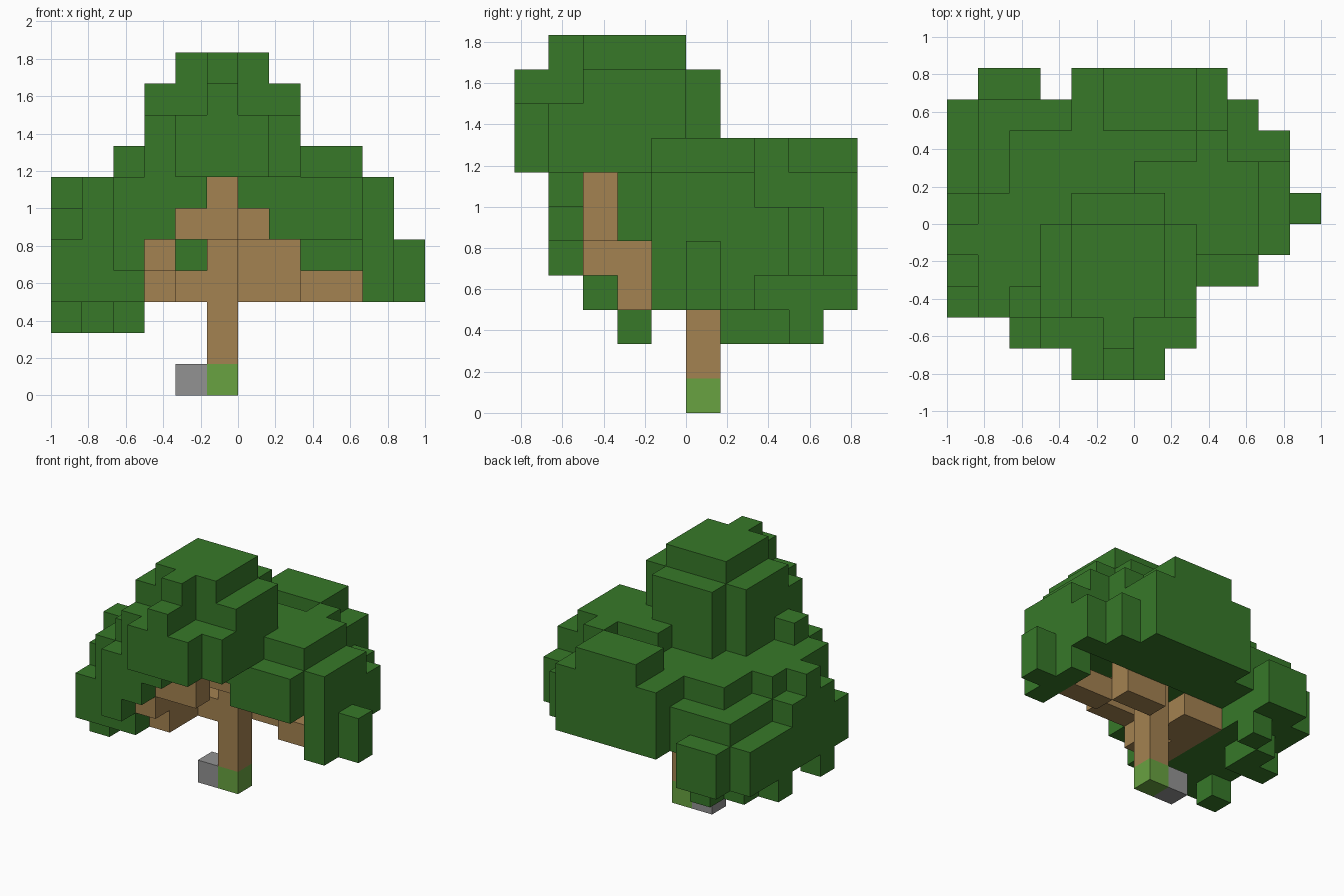
import bpy, bmesh
from mathutils import Vector

if "Cube" in bpy.data.objects:
    bpy.data.objects.remove(bpy.data.objects["Cube"], do_unlink=True)

UNIT = 1 / 6  # edge length of one block


def material(name, rgb):
    mat = bpy.data.materials.new(name)
    mat.use_nodes = True
    colour = (*rgb, 1)
    mat.diffuse_color = colour
    shader = next(n for n in mat.node_tree.nodes if n.type == 'BSDF_PRINCIPLED')
    shader.inputs["Base Color"].default_value = colour
    return mat


leaf = material("leaf_green", (.038, .19, .022))
wood = material("bark_brown", (.37, .223, .082))
moss = material("moss_green", (.139, .36, .052))
rock = material("stone_grey", (.29, .29, .29))

# Each box is x start, x end, y start, y end, z start, z end in block units
trunk = [(-1, 0, 0, 1, 1, 6)]
base = [(-1, 0, 0, 1, 0, 1)]
stone = [(-2, -1, 0, 1, 0, 1)]

right_branch = [
    (0, 2, 1, 2, 3, 5),
    (2, 4, 0, 1, 3, 4),
    (-1, 1, -1, 1, 5, 6),
]

# Climbs from the trunk, out to the left front and up into the crown
front_branch = [
    (-3, -1, 0, 1, 3, 4),
    (-3, -2, -2, 0, 3, 4),
    (-3, -2, -3, -1, 4, 5),
    (-2, 0, -3, -2, 5, 6),
    (-1, 0, -3, -2, 6, 7),
]

back_branch = [(-3, -1, 1, 2, 3, 4)]

crown = [
    (-2, 1, -3, 0, 10, 11),
    (-1, 0, -4, -3, 10, 11),
    (-3, 2, -3, 0, 7, 10),
    (-2, 1, 0, 1, 7, 10),
    (-1, 0, -5, -3, 9, 10),
    (-3, 2, -4, -3, 7, 9),
    (-2, 1, -5, -4, 7, 9),
]

right_canopy = [
    (0, 4, -1, 2, 7, 8),
    (2, 3, 2, 3, 7, 8),
    (2, 4, -2, -1, 5, 7),
    (0, 2, -2, -1, 6, 7),
    (1, 2, -2, -1, 5, 6),
    (4, 5, -1, 2, 3, 7),
    (4, 5, 2, 3, 4, 6),
    (3, 4, 2, 4, 4, 6),
    (5, 6, 0, 1, 3, 5),
]

back_canopy = [
    (-4, 4, -1, 2, 5, 7),
    (-4, 3, 2, 3, 4, 7),
    (-1, 2, 3, 5, 4, 8),
    (-2, 3, 3, 5, 4, 7),
    (-5, -2, 1, 4, 4, 6),
    (-5, -3, 1, 4, 3, 4),
    (-5, -3, 4, 5, 3, 5),
]

left_canopy = [
    (-5, -3, -3, 1, 3, 7),
    (-4, -3, -4, -3, 4, 7),
    (-4, -3, -3, -2, 7, 8),
    (-3, -1, -4, -3, 6, 7),
    (-3, -2, -4, -3, 5, 6),
    (-3, -1, -3, -1, 6, 7),
    (-3, -2, -3, -1, 5, 6),
    (-6, -5, -3, 4, 3, 5),
    (-6, -5, -2, 1, 5, 6),
    (-6, -5, -1, 0, 6, 7),
]

hanging_leaves = [
    (-6, -5, -2, -1, 2, 3),
    (-6, -5, 1, 2, 2, 3),
    (-5, -4, 1, 3, 2, 3),
    (-4, -3, 3, 4, 2, 3),
]

parts = [
    ("trunk", trunk, wood),
    ("mossy_base", base, moss),
    ("stone", stone, rock),
    ("right_branch", right_branch, wood),
    ("front_branch", front_branch, wood),
    ("back_branch", back_branch, wood),
    ("crown", crown, leaf),
    ("right_canopy", right_canopy, leaf),
    ("left_canopy", left_canopy, leaf),
    ("back_canopy", back_canopy, leaf),
    ("hanging_leaves", hanging_leaves, leaf),
]

# Fill the grid; the part listed first keeps a shared block
filled = {}
for name, boxes, mat in parts:
    for xa, xb, ya, yb, za, zb in boxes:
        for x in range(xa, xb):
            for y in range(ya, yb):
                for z in range(za, zb):
                    filled.setdefault((x, y, z), name)


def outer_faces(bm, cell):
    """Add the sides of a block that no other block covers."""
    centre = Vector(cell) + Vector((.5, .5, .5))
    for axis in range(3):
        for sign in (-1, 1):
            normal = Vector((0, 0, 0))
            normal[axis] = sign
            if tuple(int(c + n) for c, n in zip(cell, normal)) in filled:
                continue
            u = Vector((0, 0, 0))
            u[(axis + 1) % 3] = .5
            v = normal.cross(u)
            mid = centre + normal / 2
            corners = (mid - u - v, mid + u - v, mid + u + v, mid - u + v)
            bm.faces.new([bm.verts.new(c * UNIT) for c in corners])


# Build one mesh for each part and merge its flat faces
for name, boxes, mat in parts:
    bm = bmesh.new()
    for cell, owner in filled.items():
        if owner == name:
            outer_faces(bm, cell)
    bmesh.ops.remove_doubles(bm, verts=bm.verts, dist=.001)
    bmesh.ops.dissolve_limit(bm, angle_limit=.01, verts=bm.verts, edges=bm.edges)
    mesh = bpy.data.meshes.new(name)
    bm.to_mesh(mesh)
    bm.free()
    mesh.materials.append(mat)
    bpy.context.collection.objects.link(bpy.data.objects.new(name, mesh))
